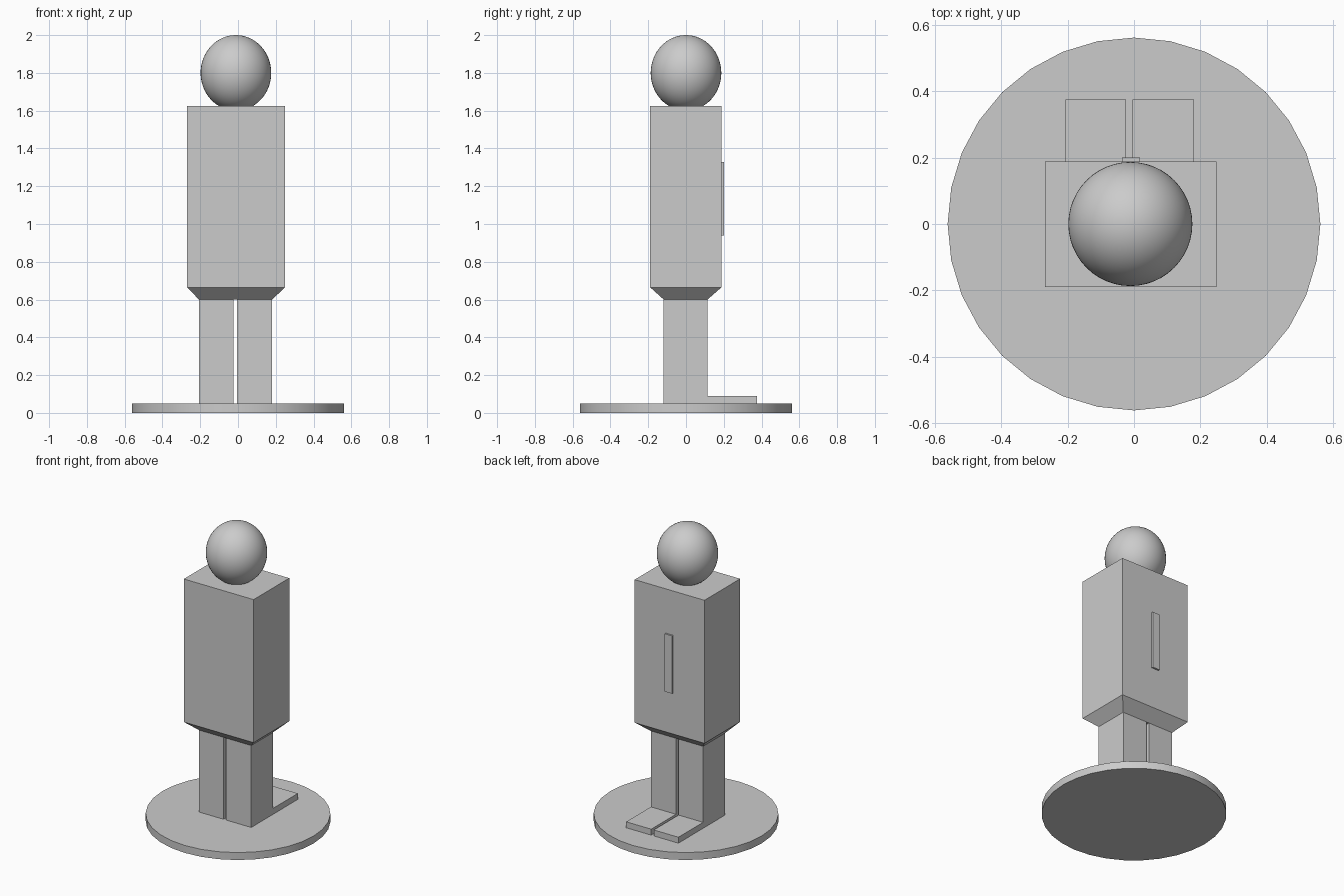
import bpy
import bmesh
from math import radians

if "Cube" in bpy.data.objects:
    bpy.data.objects.remove(bpy.data.objects["Cube"], do_unlink=True)

# Single plain grey material
grey = bpy.data.materials.new("plain_grey")
grey.use_nodes = True
colour = (0.6, 0.6, 0.6, 1.0)
grey.diffuse_color = colour
grey.node_tree.nodes["Principled BSDF"].inputs["Base Color"].default_value = colour


def finish(name, bm):
    bmesh.ops.recalc_face_normals(bm, faces=bm.faces)
    mesh = bpy.data.meshes.new(name)
    bm.to_mesh(mesh)
    bm.free()
    mesh.materials.append(grey)
    obj = bpy.data.objects.new(name, mesh)
    bpy.context.collection.objects.link(obj)
    return obj


def block(name, x, y, z):
    """Box spanning the given (low, high) ranges."""
    bm = bmesh.new()
    bmesh.ops.create_cube(bm, size=1)
    for v in bm.verts:
        v.co = [r[0] if c < 0 else r[1] for c, r in zip(v.co, (x, y, z))]
    return finish(name, bm)


def smooth(obj):
    bpy.ops.object.select_all(action='DESELECT')
    obj.select_set(True)
    bpy.context.view_layer.objects.active = obj
    bpy.ops.object.shade_smooth_by_angle(angle=radians(30))


# Round stand
bpy.ops.mesh.primitive_cylinder_add(vertices=32, radius=0.562, depth=0.05,
                                    location=(0, 0, 0.025))
stand = bpy.context.object
stand.name = "round_stand"
stand.data.materials.append(grey)
smooth(stand)

# Legs and the feet reaching out from them
LEG_Y = (-0.118, 0.114)
for side, span in (("right", (-0.207, -0.024)), ("left", (-0.005, 0.181))):
    block(side + "_leg", span, LEG_Y, (0.05, 0.6))
    block(side + "_foot", span, (LEG_Y[1], 0.376), (0.05, 0.09))

# Torso box, its underside drawn in to the leg outline
bm = bmesh.new()
rings = []
for x, y, z in (((-0.207, 0.181), LEG_Y, 0.6),
                ((-0.269, 0.249), (-0.19, 0.188), 0.665),
                ((-0.269, 0.249), (-0.19, 0.188), 1.625)):
    rings.append([bm.verts.new((x[i], y[j], z))
                  for i, j in ((0, 0), (1, 0), (1, 1), (0, 1))])
for low, high in zip(rings, rings[1:]):
    for i in range(4):
        k = (i + 1) % 4
        bm.faces.new((low[i], low[k], high[k], high[i]))
bm.faces.new(rings[0])
bm.faces.new(rings[-1])
finish("torso", bm)

# Raised strip on the torso
block("torso_strip", (-0.036, 0.018), (0.18, 0.2), (0.94, 1.328))

# Slightly tall round head
bm = bmesh.new()
bmesh.ops.create_uvsphere(bm, u_segments=48, v_segments=32, radius=1)
bmesh.ops.scale(bm, verts=bm.verts, vec=(0.187, 0.187, 0.2))
head = finish("head", bm)
head.location = (-0.011, 0, 1.8)
smooth(head)
